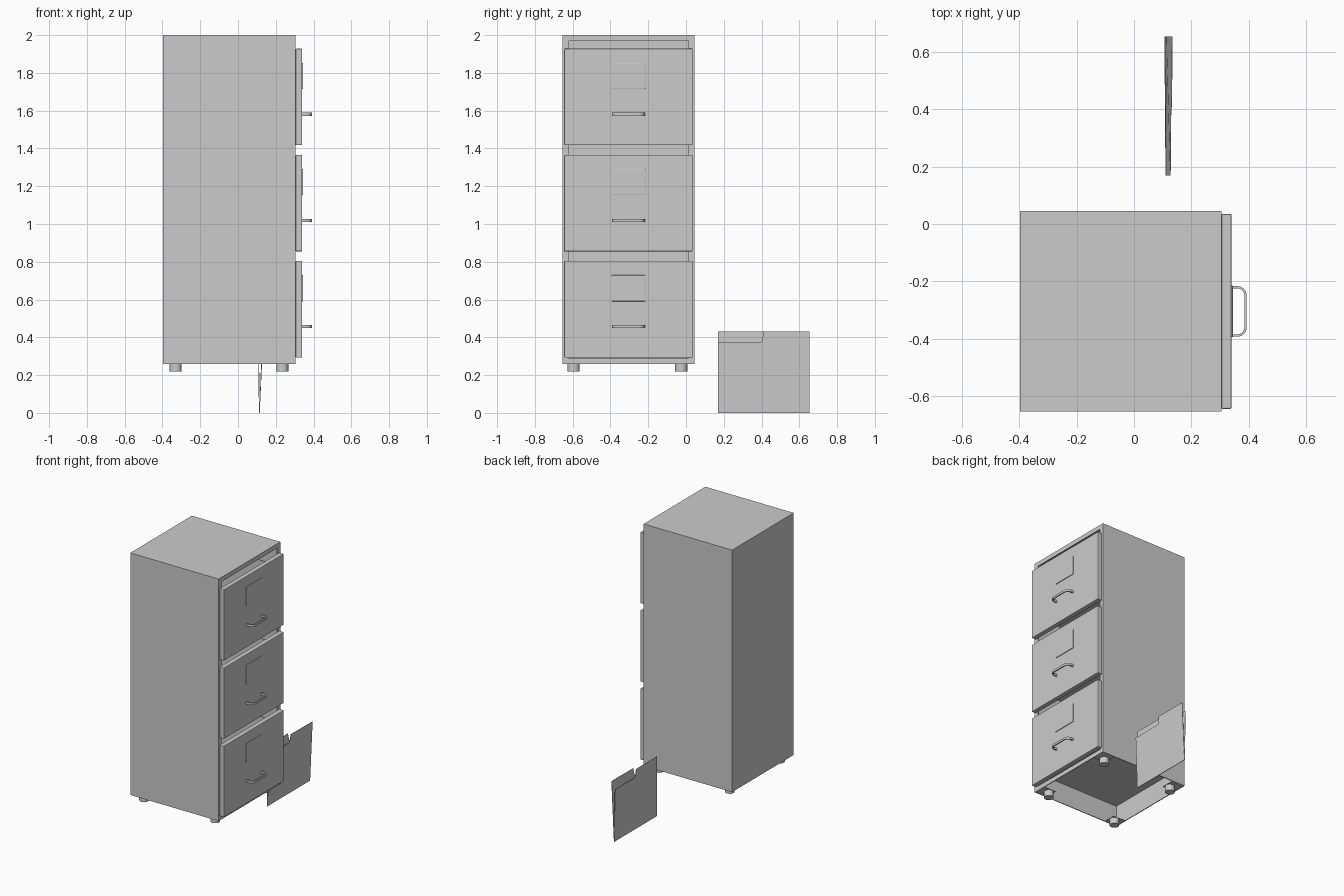
import bpy, bmesh, math
from mathutils import Vector

if "Cube" in bpy.data.objects:
    bpy.data.objects.remove(bpy.data.objects["Cube"])


def finish(name, bm, bevel=0.0, solid=0.0):
    bmesh.ops.recalc_face_normals(bm, faces=bm.faces)
    me = bpy.data.meshes.new(name)
    bm.to_mesh(me)
    bm.free()
    ob = bpy.data.objects.new(name, me)
    bpy.context.collection.objects.link(ob)
    if solid:
        m = ob.modifiers.new("thickness", 'SOLIDIFY')
        m.thickness = solid
        m.offset = -1
    if bevel:
        m = ob.modifiers.new("bevel", 'BEVEL')
        m.width = bevel
        m.segments = 2
    return ob


def box_bm(lo, hi):
    bm = bmesh.new()
    bmesh.ops.create_cube(bm, size=1)
    lo, hi = Vector(lo), Vector(hi)
    for v in bm.verts:
        v.co = Vector([lo[i] + (v.co[i] + 0.5) * (hi[i] - lo[i]) for i in range(3)])
    return bm


def box(name, lo, hi, bevel=0.0):
    return finish(name, box_bm(lo, hi), bevel)


def prism(name, pts, offset):
    bm = bmesh.new()
    f = bm.faces.new([bm.verts.new(p) for p in pts])
    r = bmesh.ops.extrude_face_region(bm, geom=[f])
    new = [g for g in r["geom"] if isinstance(g, bmesh.types.BMVert)]
    bmesh.ops.translate(bm, verts=new, vec=offset)
    return finish(name, bm)


X0, X1, Y0, Y1, Z0, Z1 = -0.398, 0.305, -0.655, 0.045, 0.26, 2.0
YC = (Y0 + Y1) / 2

# Sheet-metal carcass: open underneath, framed opening in the drawer side
bm = box_bm((X0, Y0, Z0), (X1, Y1, Z1))
bm.normal_update()
front = [f for f in bm.faces if f.normal.x > 0.9]
bottom = [f for f in bm.faces if f.normal.z < -0.9]
bmesh.ops.inset_individual(bm, faces=front, thickness=0.045)
bmesh.ops.delete(bm, geom=front + bottom, context='FACES_ONLY')
finish("cabinet_body", bm, solid=0.008)

# Recessed floor
box("cabinet_floor", (X0 + .005, Y0 + .005, 0.41), (X1 - .005, Y1 - .005, 0.42))


def handle_outline(inset):
    # U-shaped path with rounded outer corners, seen from above
    xo, half, r = 0.393 - inset, 0.088 - inset, 0.032 - inset
    pts = [(0.338, YC - half)]
    for sy, angles in ((-1, range(-90, 1, 15)), (1, range(0, 91, 15))):
        for a in angles:
            a = math.radians(a)
            pts.append((xo - r + r * math.cos(a), YC + sy * (half - r) + r * math.sin(a)))
    pts.append((0.338, YC + half))
    return pts


# Three drawers, each with a tray, a label plate and a pull
for n, z in enumerate((0.293, 0.855, 1.417), 1):
    box(f"drawer_front_{n}", (X1, Y0 + .01, z), (0.34, Y1 - .01, z + 0.511), 0.004)
    box(f"drawer_label_{n}", (0.338, YC - .09, z + .298), (0.345, YC + .09, z + .436), 0.002)
    tray = box_bm((X0 + .04, Y0 + .05, z + .14), (X1 + .002, Y1 - .05, z + .44))
    tray.normal_update()
    bmesh.ops.delete(tray, geom=[f for f in tray.faces if f.normal.z > 0.9], context='FACES_ONLY')
    finish(f"drawer_tray_{n}", tray, solid=0.006)
    outline = handle_outline(0) + handle_outline(0.008)[::-1]
    prism(f"drawer_handle_{n}", [(x, y, z + .156) for x, y in outline], (0, 0, 0.016))

# Feet and their mounting plates
for i, x in enumerate((-0.33, 0.235)):
    for j, y in enumerate((-0.595, -0.025)):
        bm = bmesh.new()
        bmesh.ops.create_cone(bm, cap_ends=True, segments=24, radius1=0.032, radius2=0.032, depth=0.045)
        bmesh.ops.translate(bm, verts=bm.verts, vec=(x, y, 0.2405))
        ob = finish(f"foot_{i}_{j}", bm)
        bpy.context.view_layer.objects.active = ob
        bpy.ops.object.select_all(action='DESELECT')
        ob.select_set(True)
        bpy.ops.object.shade_smooth_by_angle(angle=math.radians(40))
        cx, cy = (X0 if i == 0 else X1), (Y0 if j == 0 else Y1)
        ix, iy = x + (0.033 if i == 0 else -0.033), y + (0.033 if j == 0 else -0.033)
        box(f"foot_plate_{i}_{j}", (min(cx, ix), min(cy, iy), 0.261), (max(cx, ix), max(cy, iy), 0.265))

# Paper folder standing beside the cabinet: two leaves joined at the bottom fold
HI, LO = 0.43, 0.375


def leaf(name, outline, x_fold, x_near, x_far, thick):
    # leans outward with height, and slightly more at the far end
    pts = []
    for y, z in outline:
        t = (y - 0.17) / 0.485
        top = x_near + (x_far - x_near) * t
        pts.append((x_fold + (top - x_fold) * z / HI, y, z))
    prism(name, pts, (thick, 0, 0))


leaf("folder_front_leaf", [(.17, 0), (.655, 0), (.655, HI), (.412, HI), (.40, LO), (.17, LO)],
     0.113, 0.128, 0.133, 0.002)
leaf("folder_back_leaf", [(.17, 0), (.655, 0), (.655, LO), (.424, LO), (.412, HI), (.17, HI)],
     0.111, 0.110, 0.105, 0.002)
